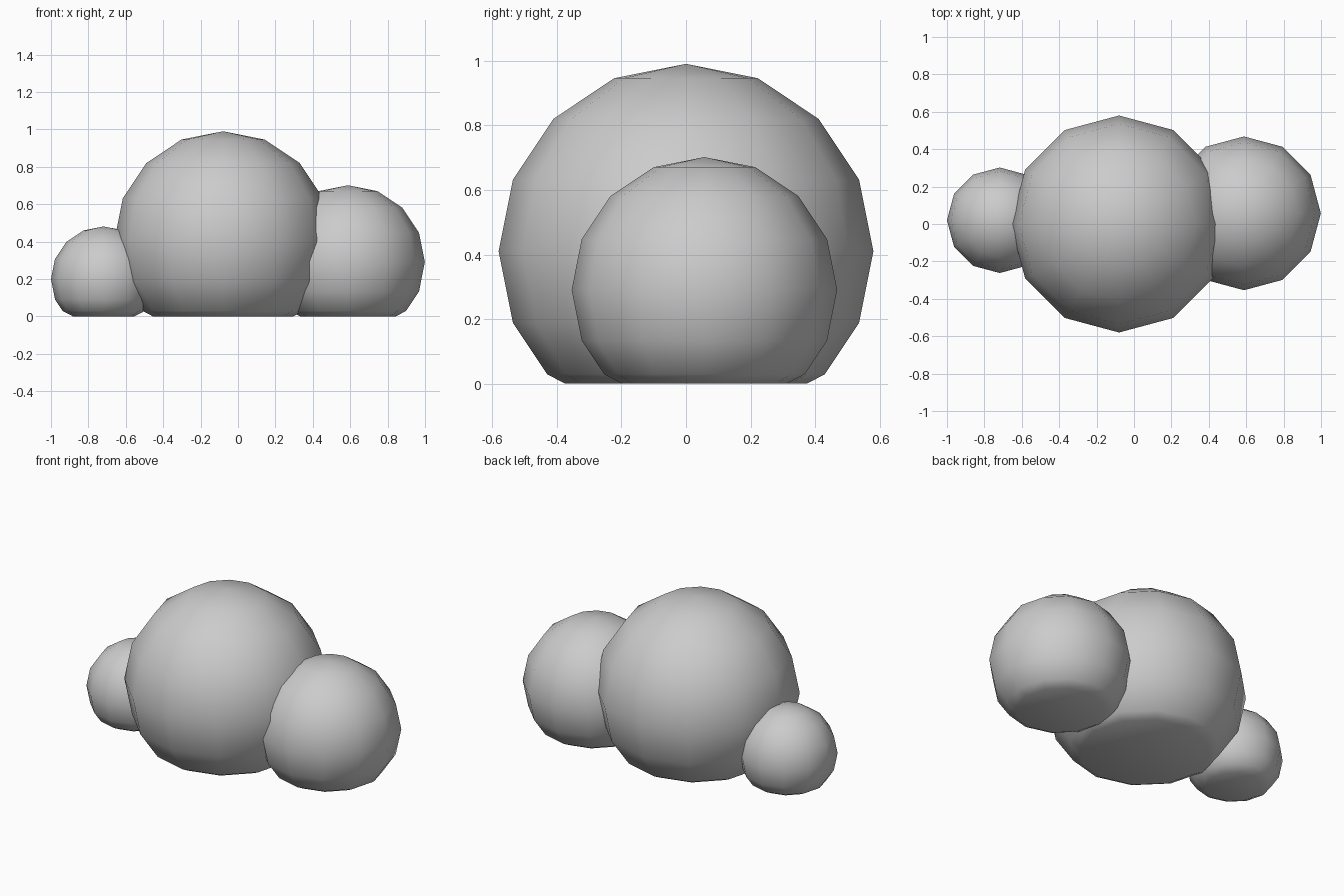
import bpy, bmesh
from math import sin, radians
from mathutils import Vector

if "Cube" in bpy.data.objects:
    bpy.data.objects.remove(bpy.data.objects["Cube"])


def puff(name, x, y, r, bevel=0.035):
    """12 x 8 sphere, cut flat at its 45-degree lower ring, with a chamfered base rim."""
    z = r * sin(radians(45))
    bm = bmesh.new()
    bmesh.ops.create_uvsphere(bm, u_segments=12, v_segments=8, radius=r)
    bmesh.ops.translate(bm, verts=bm.verts, vec=(0, 0, z))
    # flat base
    low = [v for v in bm.verts if v.co.z < -0.001]
    bmesh.ops.delete(bm, geom=low, context='VERTS')
    rim = [e for e in bm.edges if e.is_boundary]
    bmesh.ops.contextual_create(bm, geom=rim)
    # chamfer around the base
    rim = [e for e in bm.edges if all(abs(v.co.z) < 0.001 for v in e.verts)]
    bmesh.ops.bevel(bm, geom=rim, offset=bevel, offset_type='OFFSET',
                    segments=1, profile=0.5, affect='EDGES')
    bmesh.ops.recalc_face_normals(bm, faces=bm.faces)
    mesh = bpy.data.meshes.new(name)
    bm.to_mesh(mesh)
    bm.free()
    obj = bpy.data.objects.new(name, mesh)
    obj.location = Vector((x, y, 0))
    bpy.context.collection.objects.link(obj)
    # smooth body, crisp base
    bpy.ops.object.select_all(action='DESELECT')
    obj.select_set(True)
    bpy.context.view_layer.objects.active = obj
    bpy.ops.object.shade_smooth_by_angle(angle=radians(30))
    return obj


# three overlapping puffs of a bush
puff("bush_centre", -0.08, 0.0, 0.58)
puff("bush_right", 0.588, 0.057, 0.411)
puff("bush_left", -0.718, 0.02, 0.282)
